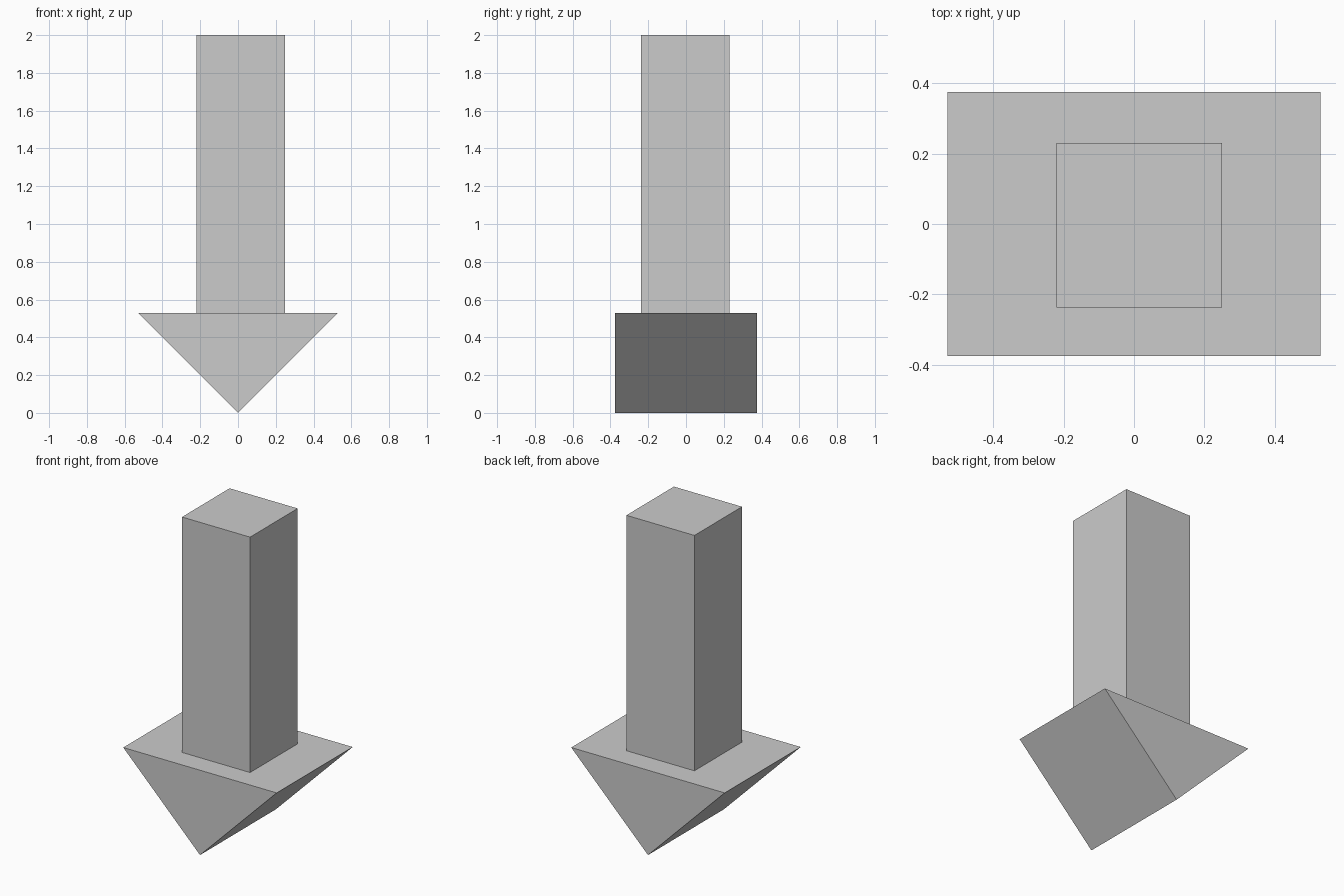
import bpy

if "Cube" in bpy.data.objects:
    bpy.data.objects.remove(bpy.data.objects["Cube"])

TOP = 0.53    # height of the arrow head


def prism(name, profile, axis, lo, hi):
    """Extrude a polygon profile along y (x,z profile) or z (x,y profile)."""
    def place(a, b, d):
        return (a, d, b) if axis == 'y' else (a, b, d)
    n = len(profile)
    verts = [place(a, b, d) for d in (lo, hi) for a, b in profile]
    # Caps and sides, wound outward for a counter-clockwise x,y profile
    faces = [tuple(reversed(range(n))), tuple(range(n, 2 * n))]
    faces += [(i, (i + 1) % n, (i + 1) % n + n, i + n) for i in range(n)]
    if axis == 'y':
        faces = [f[::-1] for f in faces]
    mesh = bpy.data.meshes.new(name)
    mesh.from_pydata(verts, [], faces)
    mesh.update()
    obj = bpy.data.objects.new(name, mesh)
    bpy.context.collection.objects.link(obj)
    return obj


# Arrow head: triangular prism pointing down
prism("arrow_head", [(0, 0), (0.53, TOP), (-0.53, TOP)], 'y', -0.375, 0.375)

# Shaft: slightly off-centre square column standing on the head
x0, x1, y0, y1 = -0.22, 0.25, -0.238, 0.231
prism("arrow_shaft", [(x0, y0), (x1, y0), (x1, y1), (x0, y1)], 'z', TOP, 2.0)
